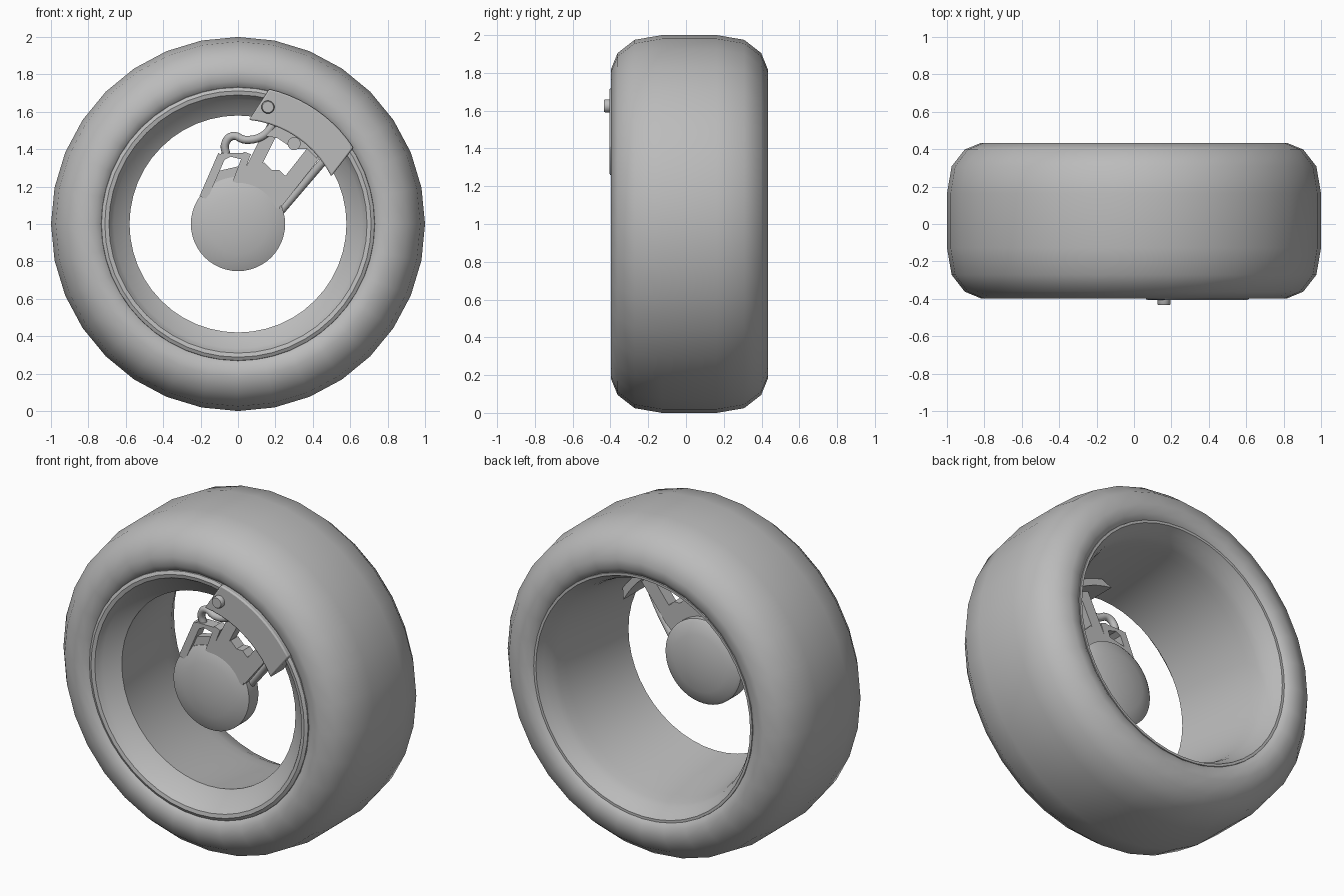
import bpy, bmesh, math
from mathutils import Vector

if "Cube" in bpy.data.objects:
    bpy.data.objects.remove(bpy.data.objects["Cube"])

grey = bpy.data.materials.new("plain_grey")
grey.diffuse_color = (0.5, 0.5, 0.5, 1)
grey.use_nodes = True
grey.node_tree.nodes["Principled BSDF"].inputs["Base Color"].default_value = grey.diffuse_color
CZ = 1.0  # axle height


def finish(bm, name, angle=40):
    bmesh.ops.recalc_face_normals(bm, faces=bm.faces)
    me = bpy.data.meshes.new(name)
    bm.to_mesh(me)
    bm.free()
    me.materials.append(grey)
    ob = bpy.data.objects.new(name, me)
    bpy.context.collection.objects.link(ob)
    bpy.ops.object.select_all(action='DESELECT')
    ob.select_set(True)
    bpy.context.view_layer.objects.active = ob
    bpy.ops.object.shade_smooth_by_angle(angle=math.radians(angle))
    return ob


def revolve(name, profile, steps, angle=40, closed=True, centre=(0, CZ)):
    """Spin (radius, y) points around an axis along y."""
    bm = bmesh.new()
    rings = []
    for r, y in profile:
        if r == 0:
            rings.append([bm.verts.new((centre[0], y, centre[1]))] * steps)
        else:
            rings.append([bm.verts.new((centre[0] + r * math.sin(2 * math.pi * i / steps), y,
                                        centre[1] + r * math.cos(2 * math.pi * i / steps)))
                          for i in range(steps)])
    pairs = list(zip(rings, rings[1:]))
    if closed:
        pairs.append((rings[-1], rings[0]))
    for a, b in pairs:
        for i in range(steps):
            j = (i + 1) % steps
            quad = list(dict.fromkeys((a[i], a[j], b[j], b[i])))
            bm.faces.new(quad)
    return finish(bm, name, angle)


def plate(name, outline, y0, y1, angle=30):
    """Extrude an (x, z) outline from y0 to y1."""
    bm = bmesh.new()
    front = [bm.verts.new((x, y0, z)) for x, z in outline]
    back = [bm.verts.new((x, y1, z)) for x, z in outline]
    bm.faces.new(front)
    bm.faces.new(back[::-1])
    n = len(outline)
    for i in range(n):
        j = (i + 1) % n
        bm.faces.new((front[i], front[j], back[j], back[i]))
    return finish(bm, name, angle)


def beam(name, p, q, width, y0, y1):
    """Flat bar between two (x, z) points."""
    p, q = Vector(p), Vector(q)
    d = (q - p).normalized()
    side = Vector((-d.y, d.x)) * width / 2
    return plate(name, [p - side, q - side, q + side, p + side], y0, y1)


# Tyre: rounded section with a thin carcass
MID = 0.018
outer = [(0.70, 0.345), (0.735, 0.39), (0.765, 0.408), (0.82, 0.415), (0.905, 0.38),
         (0.975, 0.29), (1.0, 0.145)]
inner = [(0.95, 0.14), (0.92, 0.28), (0.82, 0.36), (0.70, 0.32)]
section = ([(r, MID - y) for r, y in outer] + [(r, MID + y) for r, y in outer[::-1]]
           + [(r, MID + y) for r, y in inner[::-1]] + [(r, MID - y) for r, y in inner])
revolve("tyre", section, 32, 80)

# Rim: front lip, cone down to the narrow opening, flared rear barrel, hidden outside
revolve("rim", [(0.735, -0.35), (0.73, -0.375), (0.712, -0.385), (0.69, -0.38),
                (0.68, -0.365), (0.665, -0.34), (0.58, -0.28), (0.595, -0.17), (0.615, -0.02),
                (0.635, 0.12), (0.65, 0.22), (0.66, 0.28), (0.672, 0.325), (0.695, 0.37),
                (0.715, 0.41), (0.73, 0.41), (0.735, 0.38), (0.69, 0.32), (0.665, 0.12),
                (0.635, -0.02), (0.61, -0.17), (0.60, -0.265), (0.68, -0.33)],
       48, 36)

# Hub: disc with gently domed front and back
revolve("hub", [(0, -0.30), (0.08, -0.297), (0.16, -0.286), (0.22, -0.27), (0.252, -0.255),
                (0.252, -0.165), (0.235, -0.152), (0.17, -0.13), (0.08, -0.116), (0, -0.112)],
       48, 40, closed=False)

# Caliper: curved block with slanted ends
N = 10


def arc(r, a0, a1):
    return [(r * math.cos(math.radians(a0 + (a1 - a0) * i / N)),
             CZ + r * math.sin(math.radians(a0 + (a1 - a0) * i / N))) for i in range(N + 1)]


caliper = plate("caliper", arc(0.74, 77, 33.5) + arc(0.56, 27, 84), -0.405, -0.28)
bev = caliper.modifiers.new("soft_edges", 'BEVEL')
bev.width, bev.segments, bev.limit_method = 0.008, 2, 'ANGLE'
plate("caliper_back", arc(0.60, 77, 33.5) + arc(0.56, 28, 83), -0.29, -0.11)

# Bolt on the caliper
revolve("caliper_bolt", [(0, -0.434), (0.03, -0.434), (0.035, -0.428), (0.035, -0.39), (0, -0.39)],
        20, 40, closed=False, centre=(0.16, 1.625))

# Main carrier arm: two rails joined by cross pieces, leaving a window
Y0, Y1 = -0.31, -0.20
beam("arm_rail_left", (0.03, 1.20), (0.20, 1.54), 0.07, Y0 + 0.04, Y1)
beam("arm_rail_right", (0.20, 1.12), (0.42, 1.40), 0.085, Y0 + 0.04, Y1)
plate("arm_root", [(-0.01, 1.20), (0.02, 1.26), (0.14, 1.33), (0.18, 1.29), (0.22, 1.29),
                   (0.25, 1.26), (0.30, 1.26), (0.22, 1.08)], Y0 + 0.04, Y1)
plate("arm_head", [(0.15, 1.47), (0.21, 1.46), (0.27, 1.42), (0.32, 1.40), (0.37, 1.40),
                   (0.42, 1.35), (0.46, 1.40), (0.24, 1.56)], Y0, Y1)
revolve("arm_pin", [(0, -0.32), (0.035, -0.32), (0.035, -0.25), (0, -0.25)], 16, 40,
        closed=False, centre=(0.30, 1.43))

# Side brace: small open frame beside the main arm
beam("brace_outer", (-0.185, 1.14), (-0.085, 1.37), 0.045, -0.27, -0.20)
beam("brace_inner", (-0.01, 1.22), (0.05, 1.38), 0.04, -0.27, -0.20)
plate("brace_cap", [(-0.12, 1.32), (-0.09, 1.38), (0.05, 1.38), (0.04, 1.34), (-0.04, 1.36)],
      -0.27, -0.20)
plate("brace_web", [(-0.18, 1.12), (-0.12, 1.28), (0.01, 1.31), (0.03, 1.20)], -0.25, -0.20)


def tube(name, points, radius):
    cu = bpy.data.curves.new(name, 'CURVE')
    cu.dimensions = '3D'
    cu.bevel_depth, cu.bevel_resolution, cu.resolution_u = radius, 3, 6
    cu.use_fill_caps = True
    sp = cu.splines.new('BEZIER')
    sp.bezier_points.add(len(points) - 1)
    for bp, co in zip(sp.bezier_points, points):
        bp.co = co
        bp.handle_left_type = bp.handle_right_type = 'AUTO'
    cu.materials.append(grey)
    bpy.context.collection.objects.link(bpy.data.objects.new(name, cu))


# Brake hose and the slim guide rod beside the arm
tube("brake_hose", [(-0.06, -0.24, 1.36), (-0.068, -0.25, 1.43), (-0.03, -0.26, 1.47),
                    (0.04, -0.27, 1.45), (0.13, -0.28, 1.47), (0.19, -0.29, 1.53)], 0.022)
tube("guide_rod", [(0.22, -0.20, 1.06), (0.34, -0.23, 1.20), (0.46, -0.28, 1.34)], 0.022)
